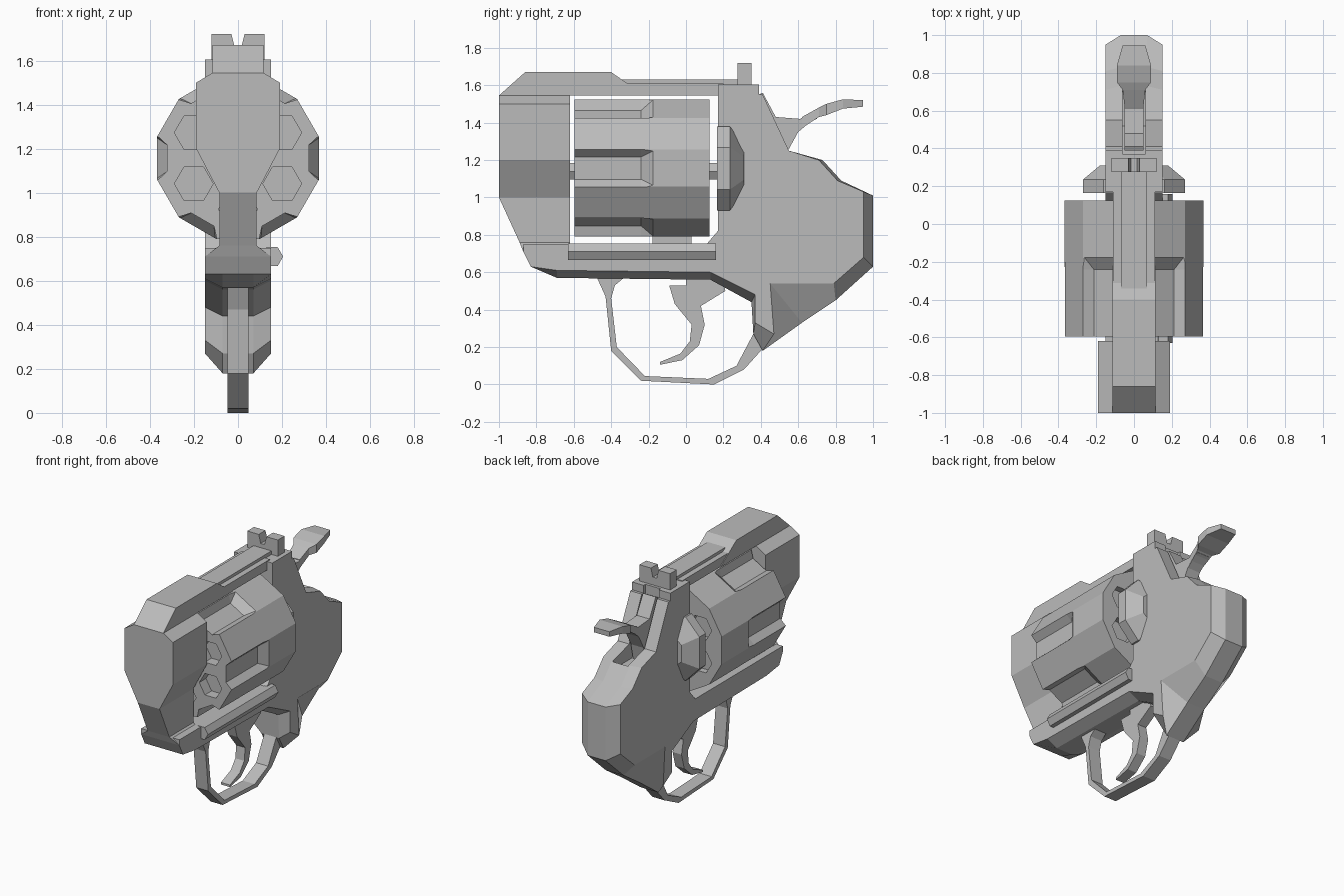
import bpy, bmesh, math
from mathutils import Vector

if "Cube" in bpy.data.objects:
    bpy.data.objects.remove(bpy.data.objects["Cube"])

steel = bpy.data.materials.new("grey_steel")
steel.use_nodes = True
steel.diffuse_color = (0.5, 0.5, 0.5, 1)
steel.node_tree.nodes["Principled BSDF"].inputs["Base Color"].default_value = (0.5, 0.5, 0.5, 1)


def finish(name, bm):
    bmesh.ops.recalc_face_normals(bm, faces=bm.faces)
    mesh = bpy.data.meshes.new(name)
    bm.to_mesh(mesh)
    bm.free()
    mesh.materials.append(steel)
    obj = bpy.data.objects.new(name, mesh)
    bpy.context.collection.objects.link(obj)
    return obj


def add_loft(bm, rings):
    """Skin a list of equal-length rings and cap both ends."""
    loops = [[bm.verts.new(p) for p in ring] for ring in rings]
    n = len(loops[0])
    for a, b in zip(loops, loops[1:]):
        for i in range(n):
            j = (i + 1) % n
            bm.faces.new((a[i], a[j], b[j], b[i]))
    bm.faces.new(loops[0])
    bm.faces.new(loops[-1])


def loft(name, rings):
    bm = bmesh.new()
    add_loft(bm, rings)
    return finish(name, bm)


def slab(name, profile, hw):
    """Side (y, z) profile extruded across x."""
    return loft(name, [[(x, y, z) for y, z in profile] for x in (-hw, hw)])


def stack(name, rows):
    """Rows of (z, half width, front y, back y) stacked upwards."""
    return loft(name, [[(-w, f, z), (w, f, z), (w, b, z), (-w, b, z)] for z, w, f, b in rows])


def ngon(n, r, y, cx=0, cz=0, turn=0):
    step = 2 * math.pi / n
    return [(cx + r * math.cos(turn + i * step), y, cz + r * math.sin(turn + i * step)) for i in range(n)]


def cut(obj, cutter):
    cutter.hide_render = True
    cutter.hide_viewport = True
    cutter.display_type = 'WIRE'
    mod = obj.modifiers.new("cut", 'BOOLEAN')
    mod.operation = 'DIFFERENCE'
    mod.solver = 'EXACT'
    mod.object = cutter


# Frame: wide flat sides, with a narrower rim pushed out below and behind
side = [(0.17, 1.605), (0.39, 1.605), (0.39, 1.55), (0.41, 1.55), (0.55, 1.25),
        (0.71, 1.2), (0.81, 1.09), (0.95, 1.03), (0.95, 0.68), (0.79, 0.54),
        (0.45, 0.54), (0.47, 0.27), (0.37, 0.33), (0.37, 0.48), (0.13, 0.6),
        (-0.69, 0.61), (-0.83, 0.63), (-0.87, 0.71), (-0.87, 0.75), (0.11, 0.75), (0.17, 0.82)]
rim = list(side)
rim[5:16] = [(0.73, 1.2), (0.83, 1.09), (1.0, 1.01), (1.0, 0.63), (0.8, 0.45),
             (0.62, 0.33), (0.41, 0.18), (0.36, 0.27), (0.35, 0.44), (0.13, 0.56), (-0.69, 0.57)]
frame = loft("frame", [[(x, y, z) for y, z in prof]
                       for x, prof in ((-0.15, side), (-0.07, rim), (0.07, rim), (0.15, side))])
slot = slab("hammer_slot_cutter", [(0.37, 1.7), (0.37, 1.35), (0.52, 1.14), (0.7, 1.14),
                                   (0.8, 1.3), (0.7, 1.7)], 0.06)
cut(frame, slot)

# Barrel housing, top hump and strap
stack("barrel_housing", [(0.71, 0.15, -0.87, -0.62), (0.76, 0.085, -0.89, -0.62),
                         (1.0, 0.085, -1, -0.62), (1.2, 0.19, -1, -0.62),
                         (1.5, 0.19, -1, -0.62), (1.545, 0.115, -1, -0.62)])
stack("barrel_hump", [(1.545, 0.115, -1, -0.22), (1.67, 0.115, -0.86, -0.4)])
stack("top_strap", [(1.545, 0.11, -0.62, 0.2), (1.61, 0.11, -0.62, 0.2)])
stack("sight_rib", [(1.6, 0.07, -0.4, 0.28), (1.63, 0.07, -0.4, 0.28)])

# Rear sight with a notch
notch = [(-0.12, 1.6), (0.12, 1.6), (0.12, 1.72), (0.03, 1.72), (0.015, 1.66),
         (-0.015, 1.66), (-0.03, 1.72), (-0.12, 1.72)]
loft("rear_sight", [[(x, y, z) for x, z in notch] for y in (0.275, 0.35)])

# Fluted cylinder with six chambers
AXIS = 1.157
drum = loft("cylinder", [ngon(12, 0.38, y, 0, AXIS, math.pi / 12) for y in (-0.595, 0.125)])
bm = bmesh.new()
for i in range(6):
    a = i * math.pi / 3
    out = Vector((math.cos(a), 0, math.sin(a)))
    across = Vector((-math.sin(a), 0, math.cos(a)))
    rings = []
    for y, depth, inner, outer in ((-0.7, 0.322, 0.06, 0.15), (-0.24, 0.322, 0.06, 0.15),
                                   (-0.17, 0.372, 0.095, 0.15)):
        ring = []
        for r, w in ((depth, -inner), (0.42, -outer), (0.42, outer), (depth, inner)):
            p = out * r + across * w
            ring.append((p.x, y, p.z + AXIS))
        rings.append(ring)
    add_loft(bm, rings)
    a += math.pi / 6
    cx, cz = 0.232 * math.cos(a), AXIS + 0.232 * math.sin(a)
    for y0, y1 in ((-0.7, -0.52), (0.08, 0.2)):
        add_loft(bm, [ngon(6, 0.088, y, cx, cz) for y in (y0, y1)])
bmesh.ops.recalc_face_normals(bm, faces=bm.faces)
cut(drum, finish("flute_and_chamber_cutter", bm))
loft("cylinder_pin", [ngon(6, 0.05, y, 0, 1.14) for y in (-0.64, 0.2)])
stack("cylinder_stop", [(0.74, 0.05, -0.18, 0.03), (0.82, 0.05, -0.18, 0.03)])

# Recoil shield bulging on both sides
shield = []
for y, w, h in ((0.165, 0.27, 0.225), (0.235, 0.27, 0.225), (0.31, 0.18, 0.12)):
    shield.append([(sx * w * u, y, 1.155 + sz * h * v) for sx, sz, u, v in
                   ((1, -1, 1, 0.5), (1, 1, 1, 0.5), (1, 1, 0.6, 1), (-1, 1, 0.6, 1),
                    (-1, 1, 1, 0.5), (-1, -1, 1, 0.5), (-1, -1, 0.6, 1), (1, -1, 0.6, 1))])
loft("recoil_shield", shield)

# Side rod along the left of the frame
loft("side_rod", [ngon(6, 0.05, y, 0.155, 0.71) for y in (-0.63, 0.16)])

# Hammer and its flared thumb spur
slab("hammer", [(0.39, 1.55), (0.41, 1.56), (0.48, 1.43), (0.61, 1.42), (0.68, 1.46), (0.7, 1.42),
                (0.66, 1.4), (0.6, 1.35), (0.545, 1.25), (0.52, 1.13), (0.39, 1.3)], 0.05)
spur = ((0.62, 0.05, 1.37, 1.43), (0.71, 0.06, 1.43, 1.48), (0.75, 0.09, 1.44, 1.5),
        (0.84, 0.09, 1.475, 1.525), (0.945, 0.06, 1.485, 1.52))
loft("hammer_spur", [[(-w, y, lo), (w, y, lo), (w, y, hi), (-w, y, hi)] for y, w, lo, hi in spur])

# Trigger and its guard
slab("trigger", [(-0.09, 0.53), (0, 0.53), (0, 0.58), (0.2, 0.58), (0.21, 0.5), (0.08, 0.42),
                 (0.1, 0.32), (0.07, 0.21), (-0.02, 0.13), (-0.14, 0.105), (-0.14, 0.12),
                 (-0.03, 0.165), (0.02, 0.23), (0.03, 0.32), (-0.06, 0.43)], 0.035)
slab("trigger_guard", [(-0.48, 0.58), (-0.43, 0.47), (-0.4, 0.18), (-0.24, 0.02), (0.15, 0),
                       (0.31, 0.08), (0.4, 0.18), (0.48, 0.27), (0.4, 0.36), (0.36, 0.27),
                       (0.27, 0.1), (0.12, 0.03), (-0.22, 0.045), (-0.37, 0.2),
                       (-0.4, 0.46), (-0.38, 0.53), (-0.32, 0.58)], 0.047)
